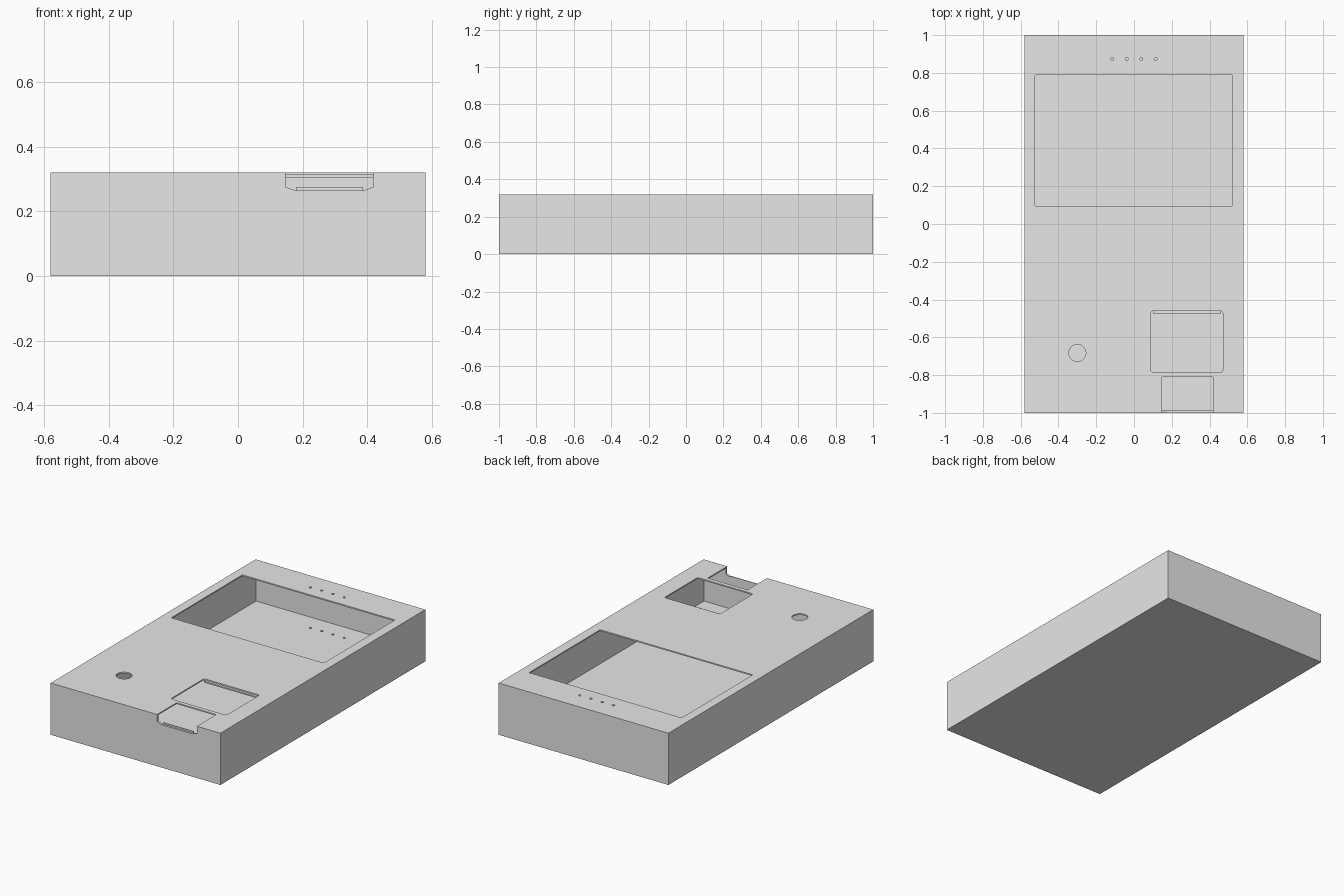
import bpy, bmesh
from math import sin, cos, pi
from mathutils import Matrix

cube = bpy.data.objects.get("Cube")
if cube:
    bpy.data.objects.remove(cube, do_unlink=True)

grey = bpy.data.materials.new("plain_grey")
grey.use_nodes = True
colour = (0.8, 0.8, 0.8, 1)
grey.diffuse_color = colour
grey.node_tree.nodes["Principled BSDF"].inputs["Base Color"].default_value = colour

HALF_X, HALF_Y, HEIGHT = 0.58, 1.0, 0.32
WALL, LID, FLOOR = 0.012, 0.008, 0.07


def prism(name, outline, low, high, along_y=False):
    """Extrude a closed outline along z, or along y when it is drawn in x and z."""
    bm = bmesh.new()
    face = bm.faces.new([bm.verts.new((a, b, low)) for a, b in outline])
    side = bmesh.ops.extrude_face_region(bm, geom=[face])["geom"]
    for v in side:
        if isinstance(v, bmesh.types.BMVert):
            v.co.z = high
    if along_y:
        swap = Matrix(((1, 0, 0), (0, 0, 1), (0, 1, 0)))
        bm.transform(swap.to_4x4())
    bmesh.ops.recalc_face_normals(bm, faces=bm.faces)
    mesh = bpy.data.meshes.new(name)
    bm.to_mesh(mesh)
    bm.free()
    mesh.materials.append(grey)
    obj = bpy.data.objects.new(name, mesh)
    bpy.context.collection.objects.link(obj)
    return obj


def rect(x0, x1, y0, y1, r=0):
    """Rectangle outline, with rounded corners when r is given."""
    if not r:
        return [(x0, y0), (x1, y0), (x1, y1), (x0, y1)]
    points = []
    corners = [(x1 - r, y1 - r), (x0 + r, y1 - r), (x0 + r, y0 + r), (x1 - r, y0 + r)]
    for i, (cx, cy) in enumerate(corners):
        for k in range(4):
            a = (i + k / 3) * pi / 2
            points.append((cx + r * cos(a), cy + r * sin(a)))
    return points


def circle(x, y, r, n):
    return [(x + r * cos(2 * pi * i / n), y + r * sin(2 * pi * i / n)) for i in range(n)]


def cut(target, cutter):
    cutter.hide_render = True
    mod = target.modifiers.new("cut", "BOOLEAN")
    mod.operation, mod.solver, mod.object = "DIFFERENCE", "EXACT", cutter
    bpy.context.view_layer.objects.active = target
    bpy.ops.object.modifier_apply(modifier=mod.name)
    bpy.data.objects.remove(cutter, do_unlink=True)


# Hollow case with thin walls and a thicker floor
case = prism("case", rect(-HALF_X, HALF_X, -HALF_Y, HALF_Y), 0, HEIGHT)
ix, iy = HALF_X - WALL, HALF_Y - WALL
cut(case, prism("hollow", rect(-ix, ix, -iy, iy), FLOOR, HEIGHT - LID))

# Screen window, keypad window and round button hole in the lid
top = HEIGHT + 0.1
cut(case, prism("screen_cutter", rect(-0.523, 0.52, 0.095, 0.79, 0.005), 0.25, top))
cut(case, prism("keypad_cutter", rect(0.09, 0.47, -0.785, -0.46, 0.012), 0.25, top))
cut(case, prism("button_cutter", circle(-0.3, -0.683, 0.045, 32), 0.25, top))

# Row of indicator holes, continued as shallow sockets in the floor
for i in range(4):
    cut(case, prism("indicator_cutter", circle(-0.115 + 0.0765 * i, 0.873, 0.008, 12), 0.05, top))

# Connector notch through the lid and the front wall
notch = [(0.147, top), (0.147, 0.276), (0.176, 0.265),
         (0.39, 0.265), (0.419, 0.276), (0.419, top)]
cut(case, prism("notch_cutter", notch, -1.1, -0.81, along_y=True))

# Small ledge under the rear edge of the keypad window
prism("keypad_ledge", rect(0.1, 0.46, -0.475, -0.45), HEIGHT - LID - 0.008, HEIGHT - LID)

# Raised lip behind the bottom of the notch
prism("notch_lip", rect(0.18, 0.387, -iy, -iy + 0.004), 0.255, 0.275)
